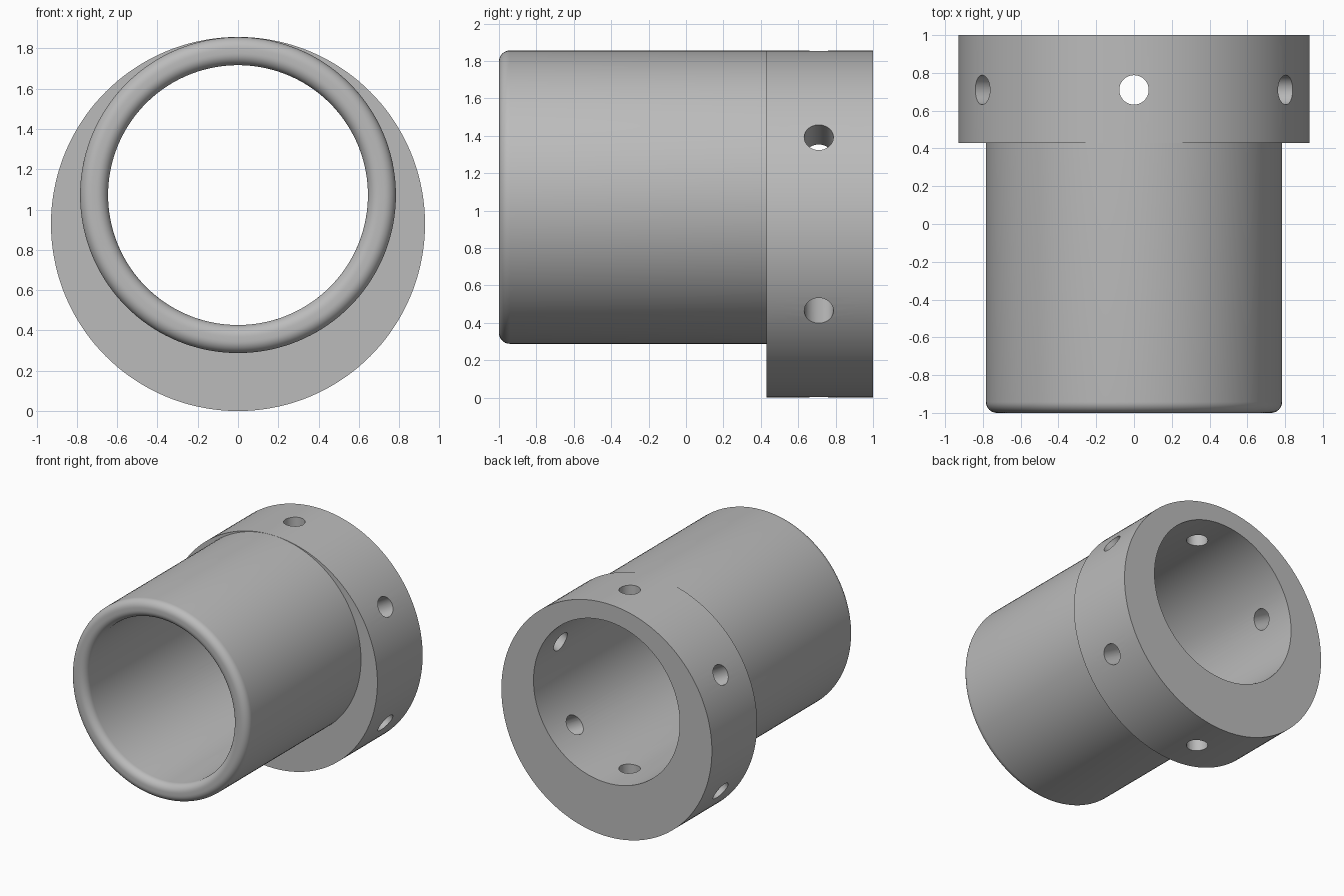
import bpy, bmesh, math
from mathutils import Matrix, Vector

cube = bpy.data.objects.get("Cube")
if cube:
    bpy.data.objects.remove(cube, do_unlink=True)

SEGMENTS = 144
TUBE_Z, TUBE_R, BORE_R = 1.072, 0.784, 0.645
COLLAR_Z = COLLAR_R = 0.9285
COLLAR_FRONT, HOLE_Y, HOLE_R = 0.43, 0.71, 0.078
FILLET = 0.058

grey = bpy.data.materials.new("plain grey")
grey.use_nodes = True
colour = (0.5, 0.5, 0.5, 1)
grey.diffuse_color = colour
grey.node_tree.nodes["Principled BSDF"].inputs["Base Color"].default_value = colour


def make_object(name, bm):
    bmesh.ops.recalc_face_normals(bm, faces=bm.faces)
    mesh = bpy.data.meshes.new(name)
    bm.to_mesh(mesh)
    bm.free()
    mesh.materials.append(grey)
    obj = bpy.data.objects.new(name, mesh)
    bpy.context.collection.objects.link(obj)
    return obj


def loft(name, rings):
    """Join circles given as (y, radius, centre height) into a closed loop of skin."""
    bm = bmesh.new()
    loops = []
    for y, r, cz in rings:
        angles = [2 * math.pi * i / SEGMENTS for i in range(SEGMENTS)]
        loops.append([bm.verts.new((r * math.sin(a), y, cz + r * math.cos(a))) for a in angles])
    for a, b in zip(loops, loops[1:] + loops[:1]):
        for i in range(SEGMENTS):
            j = (i + 1) % SEGMENTS
            bm.faces.new((a[i], a[j], b[j], b[i]))
    return make_object(name, bm)


# Rounded front lip, from the bore round to the outer wall
rings = []
for centre_r, start in ((BORE_R + FILLET, 180), (TUBE_R - FILLET, 90)):
    for step in range(9):
        a = math.radians(start - 90 * step / 8)
        rings.append((-1 + FILLET - FILLET * math.sin(a), centre_r + FILLET * math.cos(a), TUBE_Z))

# Tube wall, off-centre collar and back end of the bore
rings += [
    (COLLAR_FRONT, TUBE_R, TUBE_Z),
    (COLLAR_FRONT, COLLAR_R, COLLAR_Z),
    (1, COLLAR_R, COLLAR_Z),
    (1, BORE_R, TUBE_Z),
]
sleeve = loft("collared_sleeve", rings)

# Six radial holes around the collar
bm = bmesh.new()
for k in range(6):
    a = k * math.pi / 3
    direction = Vector((math.sin(a), 0, math.cos(a)))
    place = Matrix.Translation(Vector((0, HOLE_Y, COLLAR_Z)) + direction * 0.7)
    bmesh.ops.create_cone(bm, cap_ends=True, segments=40, radius1=HOLE_R, radius2=HOLE_R,
                          depth=0.8, matrix=place @ Matrix.Rotation(a, 4, "Y"))
cutter = make_object("hole_cutter", bm)
cutter.hide_render = True

bpy.ops.object.select_all(action="DESELECT")
sleeve.select_set(True)
bpy.context.view_layer.objects.active = sleeve
cut = sleeve.modifiers.new("holes", "BOOLEAN")
cut.object = cutter
cut.solver = "EXACT"
bpy.ops.object.modifier_apply(modifier=cut.name)
bpy.data.objects.remove(cutter, do_unlink=True)

bpy.ops.object.shade_smooth_by_angle(angle=math.radians(30))
